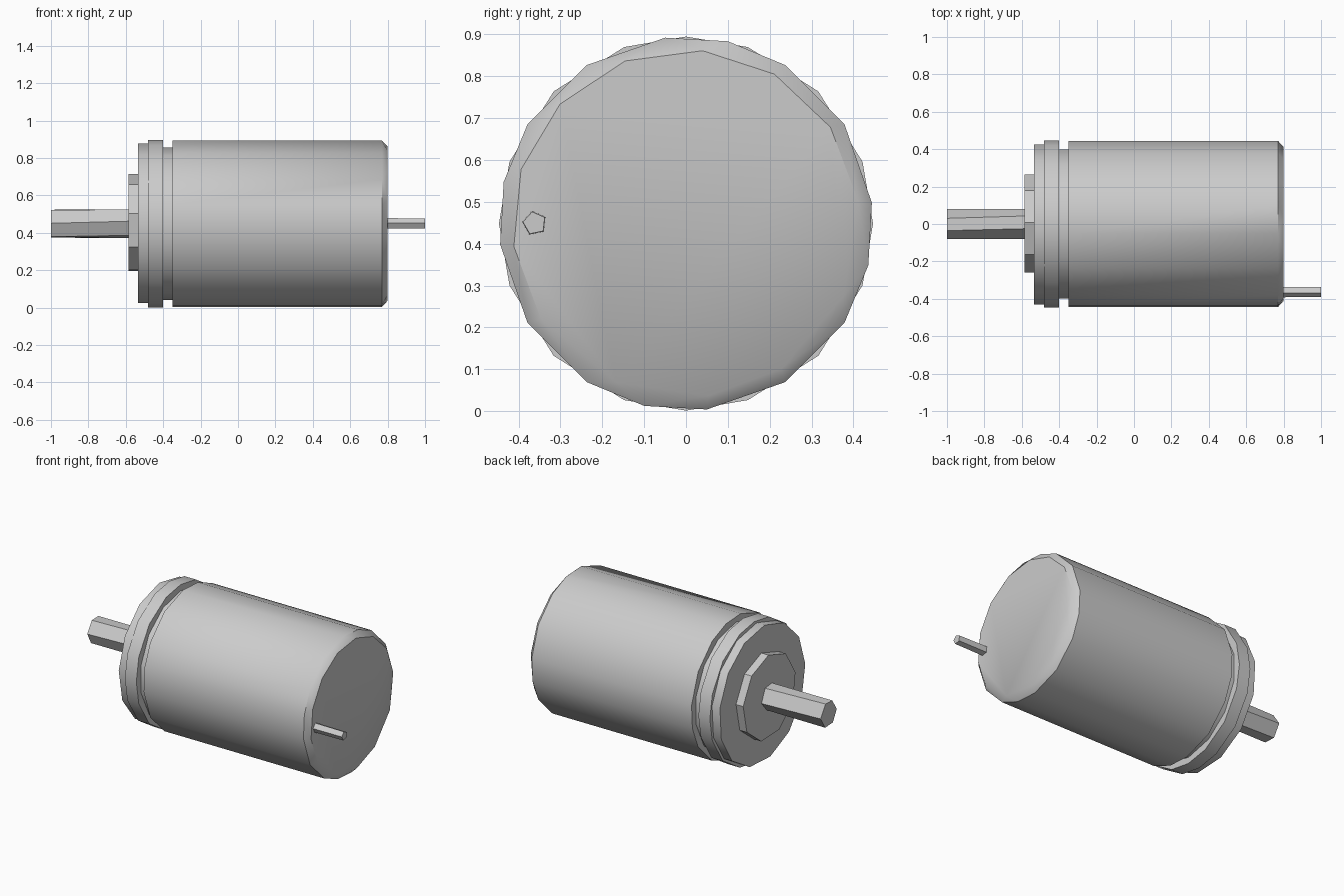
import bpy
import bmesh
from math import cos, sin, radians

if "Cube" in bpy.data.objects:
    bpy.data.objects.remove(bpy.data.objects["Cube"], do_unlink=True)

AXIS_Z = 0.448

metal = bpy.data.materials.new("grey metal")
metal.use_nodes = True
grey = (0.6, 0.6, 0.6, 1)
metal.diffuse_color = grey
metal.node_tree.nodes["Principled BSDF"].inputs["Base Color"].default_value = grey


def even(sides, start):
    """Evenly spaced corner angles in degrees."""
    return [start + 360 * i / sides for i in range(sides)]


def quarters(angles):
    """Repeat the corners of one quarter all the way round."""
    return [a + 90 * q for q in range(4) for a in angles]


def turned(name, stations, y=0, z=AXIS_Z, smooth=35):
    """Closed turned part along x; each station is (x, radius, corner angles)."""
    bm = bmesh.new()
    loops = []
    for x, r, angles in stations:
        ring = [bm.verts.new((x, y + r * cos(radians(a)), z + r * sin(radians(a))))
                for a in angles]
        loops.append([bm.edges.new((ring[i - 1], ring[i])) for i in range(len(ring))])
        if len(loops) == 1 or len(loops) == len(stations):
            bm.faces.new(ring)
    for a, b in zip(loops, loops[1:]):
        bmesh.ops.bridge_loops(bm, edges=a + b)
    bmesh.ops.recalc_face_normals(bm, faces=bm.faces[:])
    mesh = bpy.data.meshes.new(name)
    bm.to_mesh(mesh)
    bm.free()
    mesh.materials.append(metal)
    obj = bpy.data.objects.new(name, mesh)
    bpy.context.collection.objects.link(obj)
    bpy.ops.object.select_all(action="DESELECT")
    obj.select_set(True)
    bpy.context.view_layer.objects.active = obj
    bpy.ops.object.shade_smooth_by_angle(angle=radians(smooth))
    return obj


# Main can with a chamfered, coarser end cap
can = quarters((6.4, 32.1, 57.9, 77.1))
cap = [7.6, 33.7, 59.4, 84.5, 110.5, 136.5, 161.8, 187.6, 213.3, 246.2, 277.6, 303.3, 335.3]
turned("body", [(-0.35, 0.447, can), (0.77, 0.447, can), (0.8, 0.415, cap)])

# Groove, flange and front plate
groove = even(14, 13)
turned("groove", [(-0.41, 0.408, groove), (-0.34, 0.408, groove)])
flange = quarters((19.3, 45, 70.7, 90))
turned("flange", [(-0.48, 0.447, flange), (-0.4, 0.447, flange)])
plate = even(13, 10)
turned("front_plate", [(-0.535, 0.431, plate), (-0.47, 0.431, plate)])

# Bearing boss and drive shaft
boss = even(9, 8)
turned("bearing_boss", [(-0.585, 0.266, boss), (-0.53, 0.266, boss)])
tip = [0, 68, 116, 178, 238, 295]
root = [-10, 58, 108, 170, 230, 288]
turned("shaft", [(-1, 0.081, tip), (-0.58, 0.081, root)])

# Rear terminal pin
pin = even(5, 30)
turned("terminal_pin", [(0.79, 0.03, pin), (1, 0.028, pin)], y=-0.362, z=0.449)
